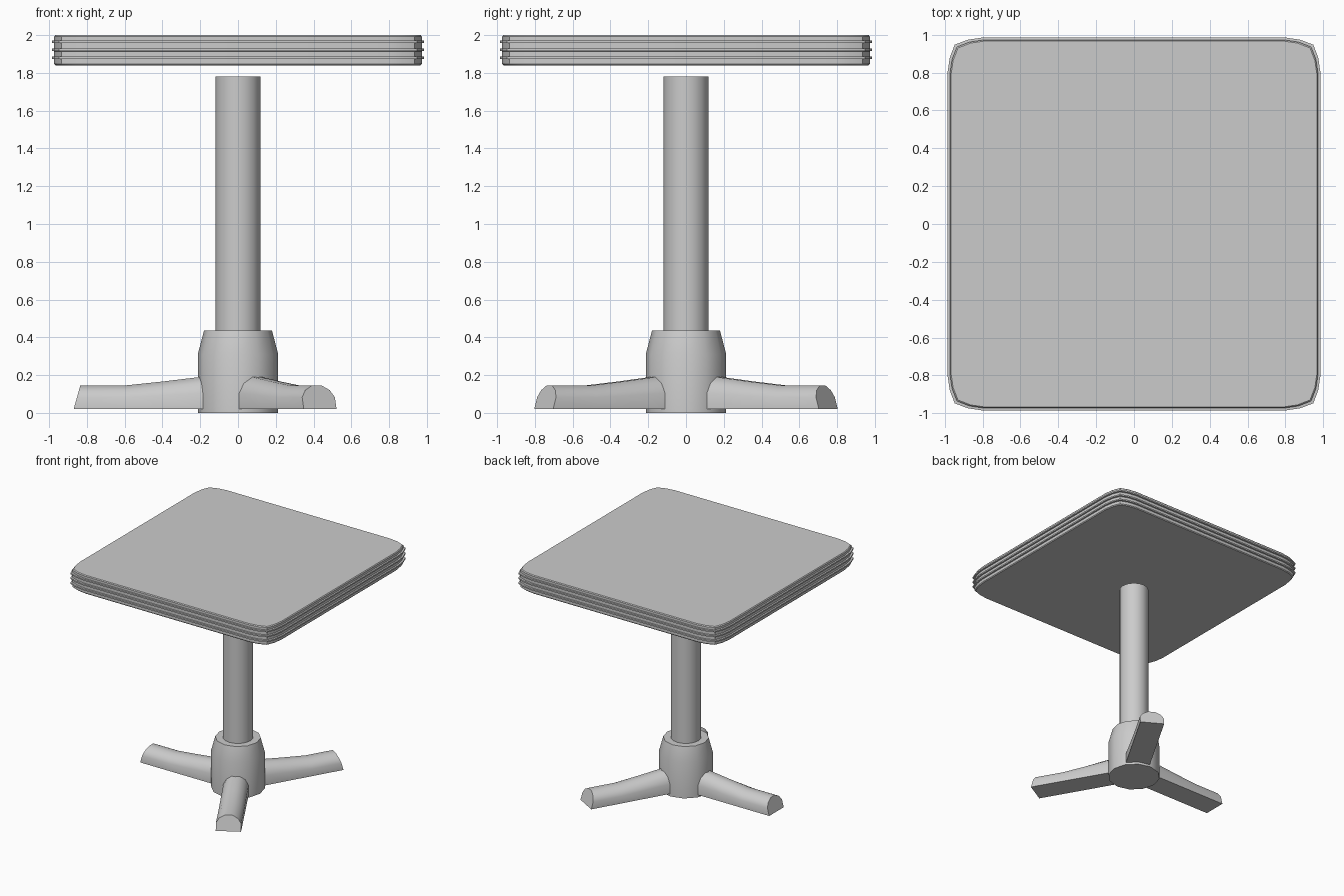
import bpy, bmesh, math
from mathutils import Matrix

cube = bpy.data.objects.get("Cube")
if cube:
    bpy.data.objects.remove(cube)

grey = bpy.data.materials.new("plain grey")
grey.use_nodes = True
grey.diffuse_color = (0.6, 0.6, 0.6, 1)
grey.node_tree.nodes["Principled BSDF"].inputs["Base Color"].default_value = (0.6, 0.6, 0.6, 1)


def loft(name, rings, angle=40):
    """Skin a list of closed point rings and cap both ends."""
    bm = bmesh.new()
    loops = [[bm.verts.new(p) for p in ring] for ring in rings]
    for a, b in zip(loops, loops[1:]):
        for i in range(len(a)):
            j = (i + 1) % len(a)
            bm.faces.new((a[i], a[j], b[j], b[i]))
    bm.faces.new(loops[0][::-1])
    bm.faces.new(loops[-1])
    bmesh.ops.recalc_face_normals(bm, faces=bm.faces)
    mesh = bpy.data.meshes.new(name)
    bm.to_mesh(mesh)
    bm.free()
    mesh.materials.append(grey)
    obj = bpy.data.objects.new(name, mesh)
    bpy.context.collection.objects.link(obj)
    bpy.ops.object.select_all(action='DESELECT')
    obj.select_set(True)
    bpy.context.view_layer.objects.active = obj
    bpy.ops.object.shade_smooth_by_angle(angle=math.radians(angle))
    return obj


def circle(r, z, n):
    return [(r * math.cos(math.tau * i / n), r * math.sin(math.tau * i / n), z)
            for i in range(n)]


def rounded_square(inset, z):
    corner = [(0.985, 0.8), (0.973, 0.88), (0.947, 0.947), (0.88, 0.973), (0.8, 0.985)]
    s = 1 - inset / 0.985
    ring = []
    for k in range(4):
        turn = Matrix.Rotation(k * math.pi / 2, 3, 'Z')
        ring += [turn @ Matrix.Scale(s, 3) @ Matrix(((x, 0, 0), (y, 0, 0), (0, 0, 0))).col[0]
                 for x, y in corner]
    return [(p.x, p.y, z) for p in ring]


# Table top slab with three thin raised bands round its edge
loft("table_top", [rounded_square(i, z) for i, z in
                   ((0.018, 1.84), (0.012, 1.847), (0.012, 1.993), (0.018, 2.0))])
for k, z in enumerate((1.88, 1.922, 1.965)):
    loft(f"edge_band_{k + 1}", [rounded_square(i, z + dz) for i, dz in
                                ((0.014, -0.008), (0, -0.006), (0, 0.006), (0.014, 0.008))])

# Central post and the hub it stands in
loft("post", [circle(0.12, z, 16) for z in (0.4, 1.78)])
loft("hub", [circle(r, z, 12) for r, z in
             ((0.213, 0), (0.213, 0.31), (0.18, 0.435))])

# Three splayed legs with rounded tops and slanted ends
half = [(0.1, 0), (0.1, 0.5), (0.075, 0.8), (0.03, 1)]
section = half + [(-y, h) for y, h in reversed(half)]
stations = [(0.1, 0, 0.2), (0.2, 0, 0.19), (0.4, 0, 0.166),
            (0.6, 0, 0.145), (0.87, -0.035, 0.145)]
for k in range(3):
    leg = loft(f"leg_{k + 1}", [[(x + lean * h, y, 0.02 + (top - 0.02) * h) for y, h in section]
                                for x, lean, top in stations], 50)
    leg.data.transform(Matrix.Rotation(math.pi + k * math.tau / 3, 4, 'Z'))
